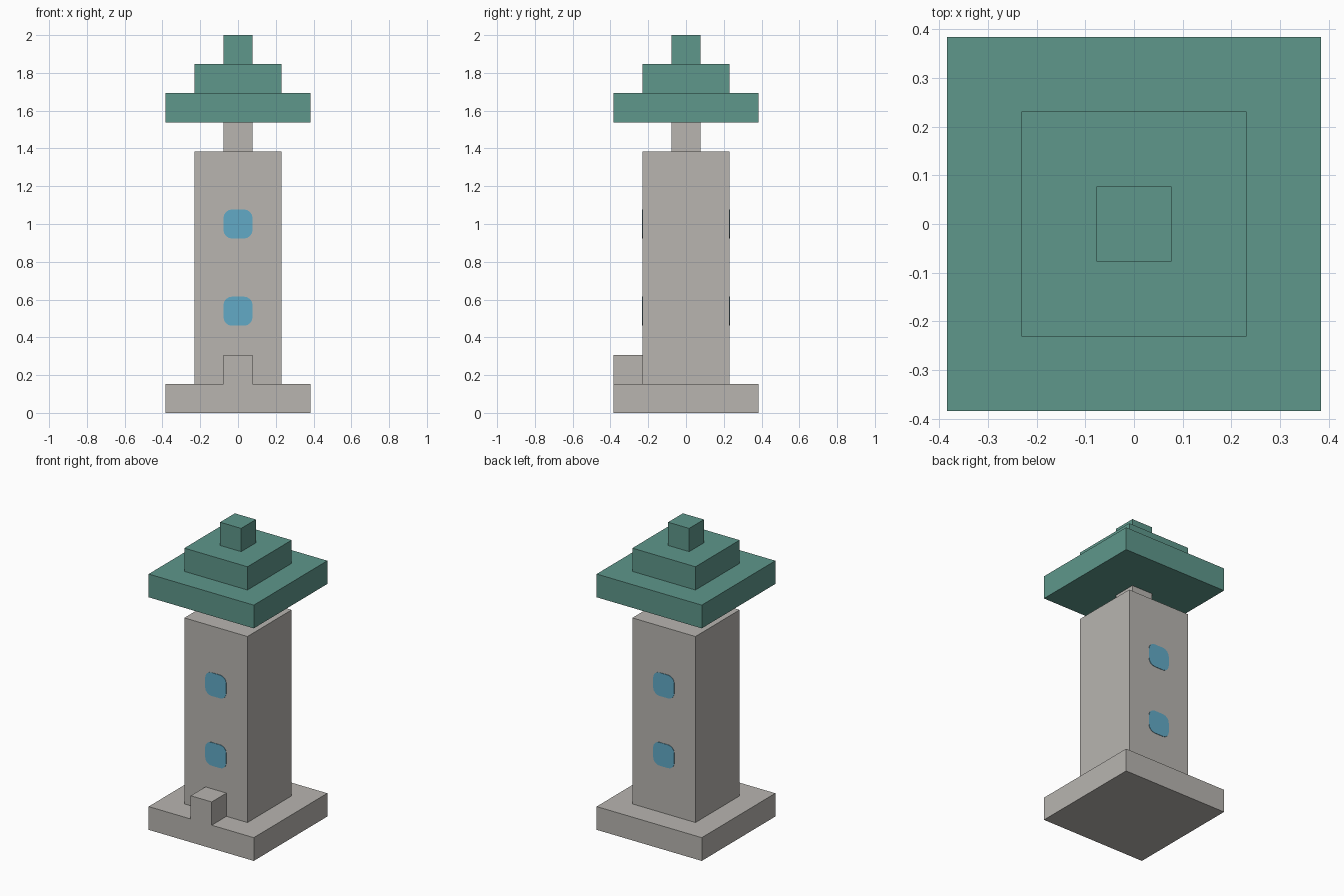
import bpy
import bmesh
from math import cos, sin, pi

cube = bpy.data.objects.get("Cube")
if cube:
    bpy.data.objects.remove(cube, do_unlink=True)

U = 2 / 13  # building module


def linear(c):
    c /= 255
    return c / 12.92 if c <= 0.04045 else ((c + 0.055) / 1.055) ** 2.4


def material(name, *rgb):
    mat = bpy.data.materials.new(name)
    mat.use_nodes = True
    color = [linear(c) for c in rgb] + [1]
    mat.diffuse_color = color
    mat.node_tree.nodes["Principled BSDF"].inputs["Base Color"].default_value = color
    return mat


stone = material("stone grey", 184, 181, 176)
roof = material("roof teal", 94, 151, 139)
glass = material("window blue", 98, 170, 198)


def add_object(name, bm, mat):
    mesh = bpy.data.meshes.new(name)
    bmesh.ops.recalc_face_normals(bm, faces=bm.faces)
    bm.to_mesh(mesh)
    bm.free()
    mesh.materials.append(mat)
    obj = bpy.data.objects.new(name, mesh)
    bpy.context.collection.objects.link(obj)
    return obj


def block(name, width, bottom, height, mat, y=0):
    """Square block measured in modules."""
    bm = bmesh.new()
    bmesh.ops.create_cube(bm, size=U)
    for v in bm.verts:
        v.co.x *= width
        v.co.y = v.co.y * width + y * U
        v.co.z = v.co.z * height + (bottom + height / 2) * U
    return add_object(name, bm, mat)


def window(name, side, level):
    """Thin rounded-square pane on the front (-1) or back (+1) wall."""
    half, radius, steps, thick = U / 2, 0.045, 4, 0.003
    bm = bmesh.new()
    ring = []
    for corner in range(4):
        mid = pi / 4 + corner * pi / 2
        cx = (half - radius) * (1 if cos(mid) > 0 else -1)
        cz = (half - radius) * (1 if sin(mid) > 0 else -1)
        for i in range(steps + 1):
            a = (corner + i / steps) * pi / 2
            ring.append(bm.verts.new((cx + radius * cos(a), side * 1.5 * U,
                                      level * U + cz + radius * sin(a))))
    face = bm.faces.new(ring)
    out = bmesh.ops.extrude_face_region(bm, geom=[face])["geom"]
    for v in out:
        if isinstance(v, bmesh.types.BMVert):
            v.co.y += side * thick
    return add_object(name, bm, glass)


# Stone body
block("base", 5, 0, 1, stone)
block("tower", 3, 1, 8, stone)
block("neck", 1, 9, 1, stone)
block("entrance", 1, 1, 1, stone, y=-2)

# Stepped roof
for name, width, level in (("roof_lower", 5, 10), ("roof_middle", 3, 11), ("roof_top", 1, 12)):
    block(name, width, level, 1, roof)

# Windows on front and back
for side, wall in ((-1, "front"), (1, "back")):
    for level, height in ((3.5, "lower"), (6.5, "upper")):
        window(f"{wall}_{height}_window", side, level)
